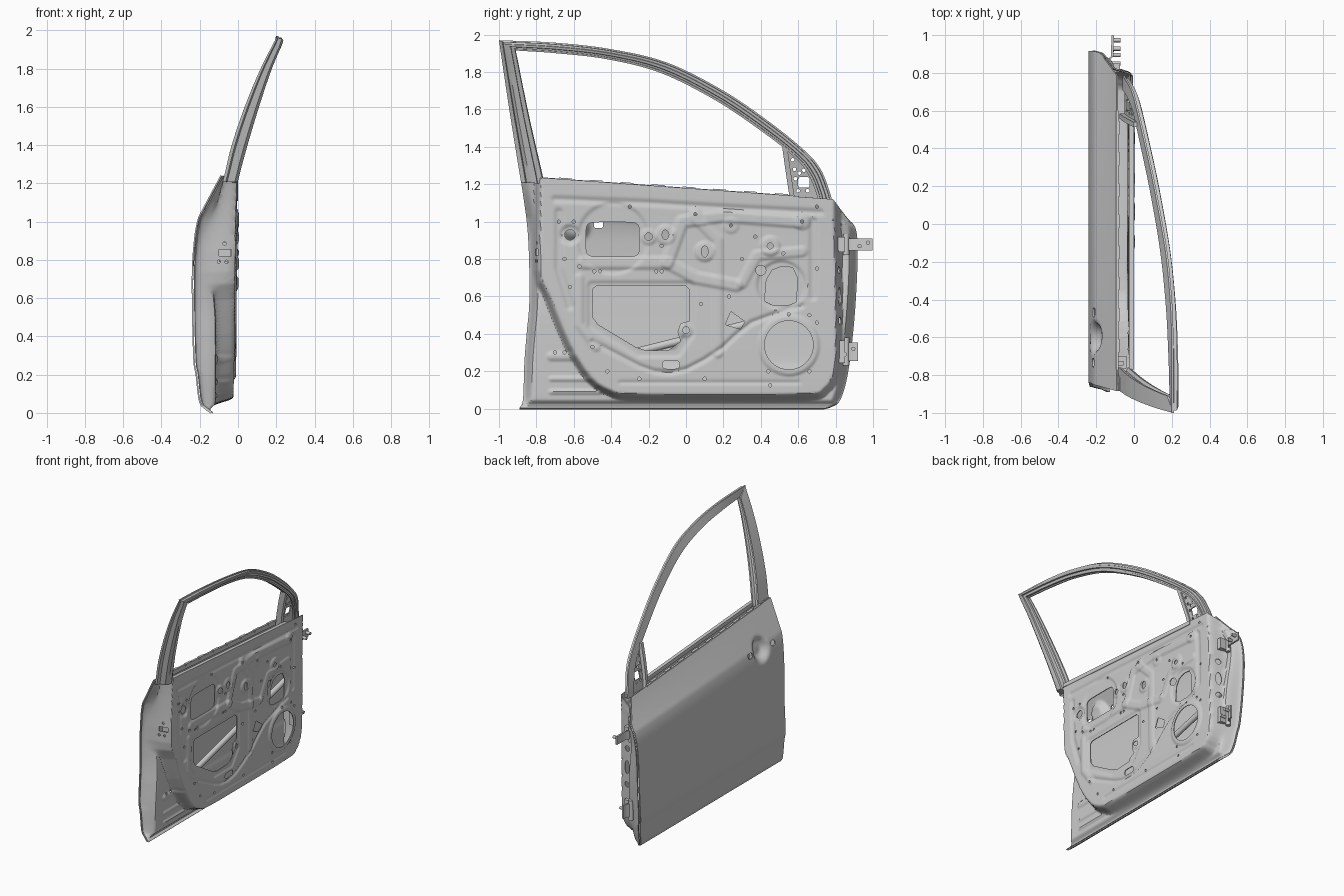
import bpy, bmesh, math
from mathutils import Vector

if "Cube" in bpy.data.objects:
    bpy.data.objects.remove(bpy.data.objects["Cube"])


def lerp(a, b, t):
    return a + (b - a) * t


def sm(t):
    t = max(0.0, min(1.0, t))
    return t * t * (3 - 2 * t)


def spline(pts, n=8):
    """Catmull-Rom through 2D points."""
    P = [Vector(p) for p in pts]
    P = [2 * P[0] - P[1]] + P + [2 * P[-1] - P[-2]]
    out = []
    for a, b, c, d in zip(P, P[1:], P[2:], P[3:]):
        for i in range(n):
            t = i / n
            out.append(0.5 * (2 * b + (c - a) * t + (2 * a - 5 * b + 4 * c - d) * t * t
                              + (3 * b - a - 3 * c + d) * t ** 3))
    return out + [P[-2]]


def curve(*pts):
    """Smooth scalar function through (t, value) points."""
    S = spline(pts)

    def f(t):
        if t <= S[0].x:
            return S[0].y
        for a, b in zip(S, S[1:]):
            if t <= b.x:
                return lerp(a.y, b.y, (t - a.x) / max(b.x - a.x, 1e-9))
        return S[-1].y
    return f


def seg_dist(y, z, a, b):
    dy, dz = b[0] - a[0], b[1] - a[1]
    t = max(0, min(1, ((y - a[0]) * dy + (z - a[1]) * dz) / (dy * dy + dz * dz + 1e-12)))
    return math.hypot(y - a[0] - t * dy, z - a[1] - t * dz)


def smooth_shade(ob):
    bpy.ops.object.select_all(action='DESELECT')
    ob.select_set(True)
    bpy.context.view_layer.objects.active = ob
    bpy.ops.object.shade_smooth_by_angle(angle=math.radians(38))
    return ob


def make(name, bm):
    bmesh.ops.recalc_face_normals(bm, faces=bm.faces)
    me = bpy.data.meshes.new(name)
    bm.to_mesh(me)
    bm.free()
    ob = bpy.data.objects.new(name, me)
    bpy.context.collection.objects.link(ob)
    return smooth_shade(ob)


def loft(name, sections):
    """Closed cross-sections joined into a capped solid."""
    bm = bmesh.new()
    R = [[bm.verts.new(p) for p in s] for s in sections]
    n = len(R[0])
    for a, b in zip(R, R[1:]):
        for i in range(n):
            bm.faces.new((a[i], a[(i + 1) % n], b[(i + 1) % n], b[i]))
    bm.faces.new(R[0])
    bm.faces.new(R[-1])
    return make(name, bm)


def prism(bm, pts, axis, lo, hi):
    """Extruded polygon: axis x takes (y, z) points, axis y takes (x, z) points."""
    to3 = (lambda p, h: (h, p[0], p[1])) if axis == 'x' else (lambda p, h: (p[0], h, p[1]))
    A, B = ([bm.verts.new(to3(p, h)) for p in pts] for h in (lo, hi))
    n = len(pts)
    for i in range(n):
        bm.faces.new((A[i], A[(i + 1) % n], B[(i + 1) % n], B[i]))
    bm.faces.new(A)
    bm.faces.new(B)


def oval(a, b, ra, rb=None, n=20, p=2):
    """Ellipse; a higher power p gives a rounded rectangle."""
    out = []
    for i in range(n):
        c, s = math.cos(math.tau * (i + .5) / n), math.sin(math.tau * (i + .5) / n)
        out.append((a + ra * math.copysign(abs(c) ** (2 / p), c), b + (rb or ra) * math.copysign(abs(s) ** (2 / p), s)))
    return out


def sheet(name, nu, nv, f, holes, thick=.008):
    """Pressed sheet from f(u, v), given thickness and cut by (points, axis, lo, hi) holes."""
    bm = bmesh.new()
    V = [[bm.verts.new(f(i / nu, j / nv)) for i in range(nu + 1)] for j in range(nv + 1)]
    for j in range(nv):
        for i in range(nu):
            bm.faces.new((V[j][i], V[j][i + 1], V[j + 1][i + 1], V[j + 1][i]))
    ob = make(name, bm)
    so = ob.modifiers.new('thickness', 'SOLIDIFY')
    so.thickness, so.offset = thick, 0
    bpy.ops.object.modifier_apply(modifier='thickness')
    cb = bmesh.new()
    for h in holes:
        prism(cb, *h)
    cutter = make(name + '_cutter', cb)
    cutter.hide_render = True
    bo = ob.modifiers.new('holes', 'BOOLEAN')
    bo.object, bo.operation = cutter, 'DIFFERENCE'
    # Take the first solver that keeps the sheet
    for solver in ('MANIFOLD', 'EXACT', 'FLOAT'):
        bo.solver = solver
        left = len(ob.evaluated_get(bpy.context.evaluated_depsgraph_get()).data.polygons)
        if nu * nv < left and left != len(ob.data.polygons):
            break
    bpy.context.view_layer.objects.active = ob
    if left > nu * nv:
        bpy.ops.object.modifier_apply(modifier='holes')
    else:
        ob.modifiers.clear()
    bpy.data.objects.remove(cutter)
    smooth_shade(ob)


# Shared door shape: rear and front edges, skin, recess and pan depth by height
rear = curve((0, -.89), (.05, -.87), (.25, -.862), (.4, -.85), (.6, -.835), (.95, -.845), (1.24, -.885))
front = curve((0, .74), (.015, .785), (.05, .825), (.2, .866), (.5, .9), (.8, .915), (1.05, .91), (1.13, .865), (1.24, .785))
skin_x = curve((0, -.14), (.02, -.168), (.06, -.2), (.2, -.218), (.3, -.231), (.7, -.238), (.9, -.227), (1.01, -.208), (1.06, -.185), (1.24, -.088))
base_x = curve((0, -.13), (.1, -.12), (.5, -.12), (.75, -.145), (.95, -.145), (1.24, -.075))
pan_x = curve((0, -.03), (.3, -.022), (.9, -.016), (1.24, -.008))
frame_in = curve((1.05, -.03), (1.2, -.003), (1.4, .05), (1.6, .11), (1.8, .177), (1.93, .232), (1.97, .236))
frame_out = curve((1.05, -.12), (1.24, -.072), (1.4, -.033), (1.6, .035), (1.8, .118), (1.97, .205))


def belt(y):
    return 1.24 - .072 * (y + .88)


def door(u, v):
    zz = 1.24 * v ** 1.15
    y = lerp(rear(zz), front(zz), u)
    return y, zz - .072 * (y + .88) * sm((zz - .6) / .64), zz


# Outer skin with handle bowl
def skin(u, v):
    y, z, zz = door(u, v)
    bowl = sm((.1 - math.hypot(y + .6, z - .98)) / .06)
    return skin_x(zz) + .05 * bowl, y, z


sheet('outer_skin', 130, 90, skin, [(oval(-.468, .985, .025, .02, 12, 4), 'x', -.4, 0),
                                   (oval(-.735, .985, .025, .02, 16), 'x', -.4, 0)])

# Inner panel: raised pan, pressed ribs (points, width, height) and round bosses
pan = spline([(-.772, 1.5), (-.772, 1.1), (-.775, .74), (-.72, .6), (-.61, .34), (-.5, .17), (-.4, .105), (-.3, .085),
              (.1, .082), (.64, .085), (.73, .11), (.78, .18), (.795, .3), (.795, .7), (.785, 1.1), (.785, 1.5)], 3)
ribs = [
    (spline([(-.5, .36), (-.33, .27), (-.17, .2), (0, .21), (.2, .33), (.35, .46), (.62, .55)], 2), .022, -.01),
    ([(-.55, .78), (-.1, .78), (.05, .7), (.27, .66)], .04, .01), ([(.17, .3), (.17, .9), (.05, 1.02)], .035, .008),
    ([(-.1, .78), (-.02, 1.0), (.2, 1.03), (.6, 1.0)], .04, .01), ([(.3, .67), (.38, .82), (.62, .84)], .035, .008),
    ([(-.7, 1.12), (-.2, 1.1), (.3, 1.07), (.72, 1.05)], .025, -.008), ([(-.57, .7), (-.57, .45), (-.48, .33)], .03, .008),
    ([(.68, .6), (.68, 1.0)], .03, -.008), ([(-.68, 1.05), (-.68, .75), (-.62, .55)], .03, -.008),
    ([(-.35, .14), (.6, .14)], .02, -.006), ([(-.72, .28), (-.61, .28)], .03, .01),
    ([(-.72, .16), (-.52, .16)], .02, .01), ([(-.72, .09), (-.46, .09)], .02, .01),
    ([(-.5, .655), (.02, .655), (.02, .4), (-.05, .3), (-.25, .3), (-.5, .45), (-.5, .655)], .035, -.008)]
bosses = [(.55, .34, .17, .01), (-.39, .91, .2, -.008), (.51, .66, .14, -.01), (0, .42, .045, .008), (.1, .84, .06, .01), (-.11, .93, .06, .008),
          (.45, .87, .06, .01), (.62, 1.0, .05, .008), (.24, .98, .05, .006), (-.62, .93, .06, -.012), (.05, 1.04, .04, .008), (-.2, .92, .05, .008)]
pan_edges = list(zip(pan, pan[1:]))


def inner(u, v):
    y, z, zz = door(u, v)
    inside = False
    d = min(seg_dist(y, z, a, b) for a, b in pan_edges)
    for a, b in pan_edges:
        if (a.y > z) != (b.y > z) and y < a.x + (z - a.y) * (b.x - a.x) / (b.y - a.y):
            inside = not inside
    w = sm(.97 + d / .3) if inside else sm(1 - d / .042)
    e = min(y - rear(zz), front(zz) - y, zz)
    base = lerp(skin_x(zz) + .01, base_x(zz), sm(e / .05))
    x = lerp(base, pan_x(zz), w)
    for pts, wid, h in ribs:
        x += h * sm((wid - min(seg_dist(y, z, a, b) for a, b in zip(pts, pts[1:]))) / .022)
    for by, bz, r, h in bosses:
        x += h * sm((r - math.hypot(y - by, z - bz)) / .02)
    return min(x, .002), y, z


X = ('x', -.135, .1)
holes = [
    (oval(.55, .34, .13, n=48), *X), (oval(-.392, .905, .142, .092, 36, 7), *X),
    ([(-.5, .64), (-.48, .655), (0, .655), (.02, .635), (.02, .47), (-.03, .455), (-.045, .41), (-.03, .36), (-.09, .315),
      (-.21, .31), (-.27, .33), (-.47, .45), (-.5, .49)], *X),
    ([(.42, .575), (.43, .69), (.46, .74), (.51, .76), (.57, .755), (.595, .7), (.59, .57), (.55, .555), (.46, .555)], *X),
    ([(.21, .45), (.24, .52), (.315, .465), (.29, .425)], *X),
    (oval(-.11, .93, .018, .025), *X), (oval(.1, .84, .018, .03), *X), (oval(.4, .74, .027), *X), (oval(-.62, .93, .028), *X),
    (oval(0, .42, .018), *X), (oval(-.08, .235, .045, .022, 20, 4), *X), (oval(-.2, .92, .02), *X), (oval(.45, .87, .016), *X)]
# Small clip and bolt holes
for y, z in [(-.68, 1.0), (-.6, 1.0), (-.65, .8), (-.62, .65), (-.57, .76), (-.49, .735), (-.46, .735), (-.16, .735), (-.13, .735), (.05, 1.04),
             (-.3, 1.08), (.24, .98), (.62, 1.0), (.7, 1.08), (.52, .83), (.37, .92), (.3, .8), (.23, .6), (.08, .56), (.55, .505), (.44, .2),
             (.66, .2), (.7, .46), (.45, .125), (.1, .16), (-.25, .16), (-.42, .2), (-.5, .33), (.7, .75), (-.13, .87), (.66, .5), (-.7, .3), (-.65, .3)]:
    holes.append((oval(y, z, .009, n=8), *X))
# Latch opening and holes in the rear wall and hinge wall
holes.append(([(-.1, .82), (-.035, .82), (-.035, .855), (-.1, .855)], 'y', -.83, -.75))
holes += [(oval(x, z, .009, n=8), 'y', -.83, -.75) for x, z in [(-.1, .79), (-.06, .79), (-.07, .885)]]
holes += [(oval(-.08, z, .022, r, 16), 'y', .77, .86) for z, r in [(.6, .05), (.47, .02), (.74, .02)]]
sheet('inner_panel', 195, 145, inner, holes, .006)


# Window frame: profile runs across (s) and through (d) between outer and inner outlines
def sweep(name, outer, inn, profile, xo, xi):
    secs = []
    for P, Q in zip(outer, inn):
        pts = [(P.lerp(Q, s), d) for s, d in profile]
        secs.append([(lerp(xo(p.y), xi(p.y), d), p.x, p.y) for p, d in pts])
    return loft(name, secs)


rail_profile = [(0, .05), (0, .3), (.14, .35), (.16, .8), (.36, .85), (.4, 1), (.62, 1), (.65, .75), (.8, .75), (.82, .9),
                (1, .9), (1, .6), (.86, .55), (.86, .3), (1, .25), (1, .05)]
top_out = spline([(-1, 1.97), (-.7, 1.957), (-.4, 1.922), (-.1, 1.85), (.2, 1.70), (.45, 1.53), (.64, 1.375), (.72, 1.28), (.765, 1.17), (.785, 1.1)], 7)
top_in = spline([(-.91, 1.915), (-.69, 1.9), (-.42, 1.868), (-.135, 1.795), (.155, 1.65), (.395, 1.49), (.58, 1.345), (.655, 1.25), (.695, 1.155), (.71, 1.09)], 7)
sweep('top_frame_rail', top_out, top_in, rail_profile, lambda z: frame_in(z) - .04, frame_in)
pillar_profile = [(0, 0), (0, .2), (.2, .3), (.24, .8), (.4, 1), (.7, 1), (.72, .8), (.95, .8), (1, .6), (.84, .5), (.84, .2), (1, .15), (1, 0)]
sweep('rear_frame_pillar', spline([(-1, 1.97), (-.945, 1.6), (-.887, 1.24), (-.884, 1.225)], 8),
      spline([(-.91, 1.915), (-.84, 1.57), (-.765, 1.24), (-.762, 1.2)], 8), pillar_profile, frame_out, frame_in)

# Mirror mounting triangle with its holes and edge channel
tri_l, tri_r = curve((1.1, .57), (1.4, .525)), curve((1.1, .73), (1.25, .68), (1.4, .54))
tri_holes = [(oval(.63, 1.21, .03, .028, 16, 8), 'x', -.2, .2)]
tri_holes += [(oval(y, z, .01, n=8), 'x', -.2, .2) for y, z in [(.58, 1.28), (.605, 1.26), (.63, 1.275), (.585, 1.23), (.6, 1.165), (.65, 1.165), (.57, 1.33)]]


def mirror_plate(u, v):
    z = lerp(1.1, 1.4, v)
    return frame_in(z) - .025, lerp(tri_l(z), tri_r(z), u), z


sheet('mirror_mount', 8, 12, mirror_plate, tri_holes)
loft('front_window_channel', [[(frame_in(z) + dx, tri_l(z) + dy, z) for dx, dy in
                               [(-.055, -.012), (-.055, .015), (-.01, .015), (-.01, -.012)]] for z in (1.1, 1.2, 1.3, 1.41)])


# Belt strips, intrusion beam and glass guide
def bar(name, path, w, h):
    return loft(name, [[(x + a * w, y, z + b * h) for a, b in ((-.5, -.5), (.5, -.5), (.5, .5), (-.5, .5))] for x, y, z in path])


bar('inner_belt_strip', [(-.014, y, belt(y) - .012) for y in (-.77, -.3, .2, .6)], .026, .03)
bar('outer_belt_strip', [(-.088, y, belt(y) - .012) for y in (-.77, -.3, .2, .6)], .014, .034)
for i in range(8):
    y = -.68 + i * .165
    bar('belt_clip', [(-.085, y, belt(y) + .003), (-.085, y + .07, belt(y + .07) + .003)], .018, .014)
loft('intrusion_beam', [[(-.17 + .02 * a, y, z + .022 * b) for a, b in oval(0, 0, 1, n=14)] for y, z in ((-.78, .175), (.82, .575))])
bar('rear_glass_guide', [(-.07, -.75, .9), (-.07, -.725, .9)], .03, .5)
bar('latch_body', [(-.07, -.765, .84), (-.07, -.70, .84)], .06, .1)


# Hinges: door bracket, strap, pin and bolts
def cyl(name, loc, r, depth, axis):
    rot = (0, math.pi / 2, 0) if axis == 'x' else (0, 0, 0)
    bpy.ops.mesh.primitive_cylinder_add(vertices=16, radius=r, depth=depth, location=loc, rotation=rot)
    bpy.context.object.name = name
    bpy.ops.object.shade_smooth_by_angle(angle=math.radians(35))


for z, end, h in ((.878, .998, .062), (.305, .92, .1)):
    bar('hinge_bracket', [(-.105, .805, z), (-.105, .85, z)], .06, h + .02)
    bar('hinge_strap', [(-.135, .84, z), (-.135, .865, z), (-.115, .89, z), (-.113, end, z)], .013, h)
    cyl('hinge_pin', (-.138, .856, z), .017, h + .05, 'z')
    for k in range(2):
        cyl('hinge_bolt', (-.095, end - .025 - .045 * k, z + (-1) ** k * h * .15), .011, .045, 'x')
